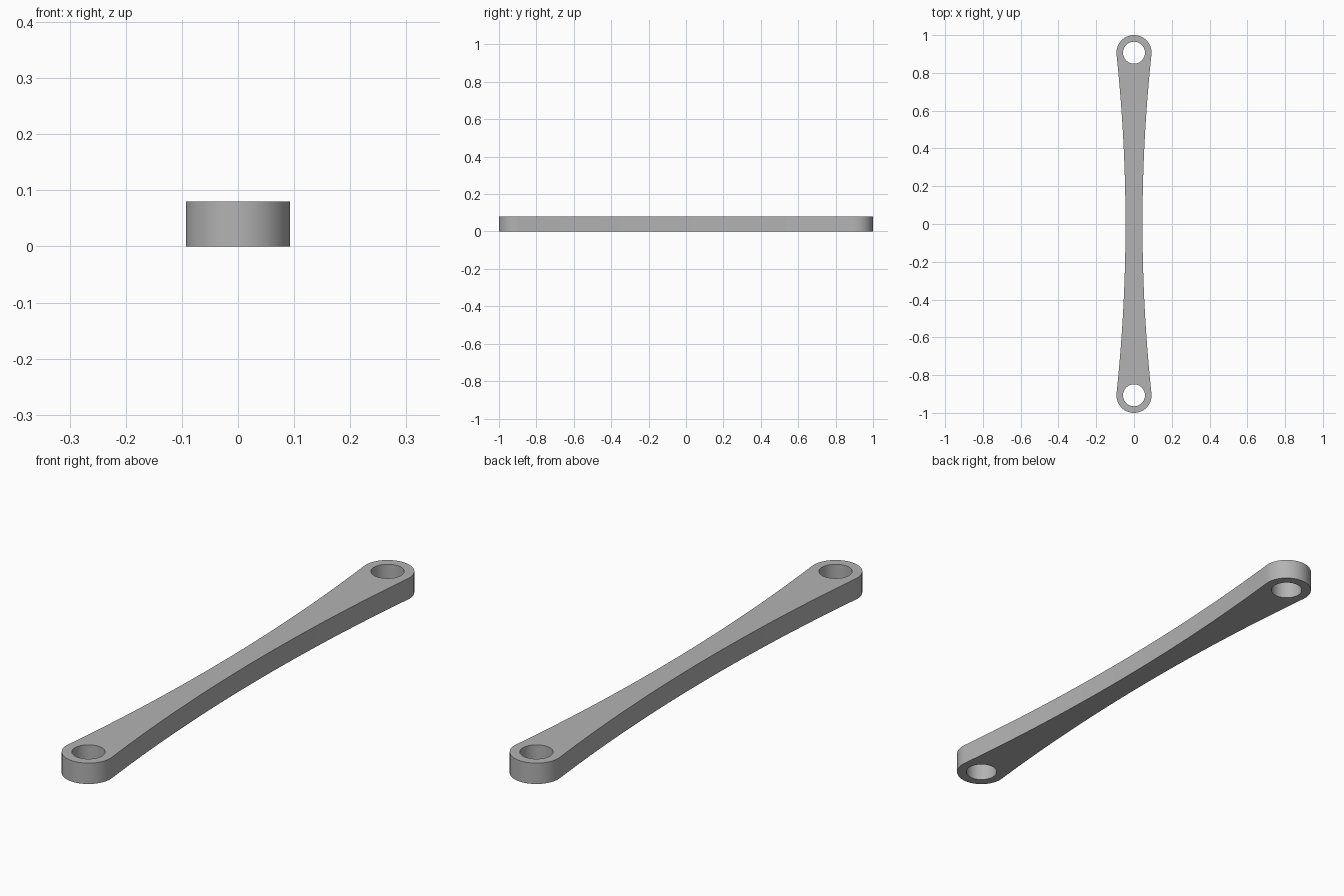
import bpy, bmesh, math

cube = bpy.data.objects.get("Cube")
if cube:
    bpy.data.objects.remove(cube, do_unlink=True)

HEIGHT = 0.08
EYE_R = 0.093       # outer radius of each rounded end
HOLE_R = 0.058
EYE_Y = 1 - EYE_R
WAIST = 0.045       # half width at the middle

# Radius of the concave side arc that meets both end circles tangentially
SIDE_R = (EYE_Y**2 + WAIST**2 - EYE_R**2) / (2 * (EYE_R - WAIST))
SIDE_X = WAIST + SIDE_R
SWEEP = math.atan2(EYE_Y, SIDE_X)


def arc(cx, cy, r, start, end, steps):
    angles = [start + (end - start) * i / steps for i in range(steps + 1)]
    return [(cx + r * math.cos(a), cy + r * math.sin(a)) for a in angles]


# Half outline: right side going up, then the rounded end; the rest is its half turn
half = arc(SIDE_X, 0, SIDE_R, math.pi + SWEEP, math.pi - SWEEP, 48)[:-1]
half += arc(0, EYE_Y, EYE_R, -SWEEP, math.pi + SWEEP, 48)[:-1]
outline = half + [(-x, -y) for x, y in half]
holes = [arc(0, s * EYE_Y, HOLE_R, 0, math.tau, 64)[:-1] for s in (-1, 1)]

# Filled flat profile, extruded to the bar thickness
profile = bpy.data.curves.new("link_profile", "CURVE")
profile.dimensions = "2D"
profile.fill_mode = "BOTH"
profile.extrude = HEIGHT / 2
for loop in [outline] + holes:
    spline = profile.splines.new("POLY")
    spline.points.add(len(loop) - 1)
    for point, (x, y) in zip(spline.points, loop):
        point.co = (x, y, 0, 1)
    spline.use_cyclic_u = True

helper = bpy.data.objects.new("link_profile", profile)
bpy.context.collection.objects.link(helper)
graph = bpy.context.evaluated_depsgraph_get()
mesh = bpy.data.meshes.new_from_object(helper.evaluated_get(graph))
bpy.data.objects.remove(helper, do_unlink=True)
bpy.data.curves.remove(profile)

# Weld caps to walls and stand the bar on the ground
bm = bmesh.new()
bm.from_mesh(mesh)
bmesh.ops.remove_doubles(bm, verts=bm.verts, dist=1e-5)
bmesh.ops.translate(bm, verts=bm.verts, vec=(0, 0, HEIGHT / 2))
bmesh.ops.recalc_face_normals(bm, faces=bm.faces)
bm.to_mesh(mesh)
bm.free()

# Single grey finish
grey = bpy.data.materials.new("plain_grey")
grey.use_nodes = True
colour = (0.45, 0.45, 0.45, 1)
grey.diffuse_color = colour
grey.node_tree.nodes["Principled BSDF"].inputs["Base Color"].default_value = colour
mesh.materials.clear()
mesh.materials.append(grey)

bar = bpy.data.objects.new("link_bar", mesh)
bpy.context.collection.objects.link(bar)
bpy.ops.object.select_all(action="DESELECT")
bar.select_set(True)
bpy.context.view_layer.objects.active = bar
bpy.ops.object.shade_smooth_by_angle(angle=math.radians(30))
